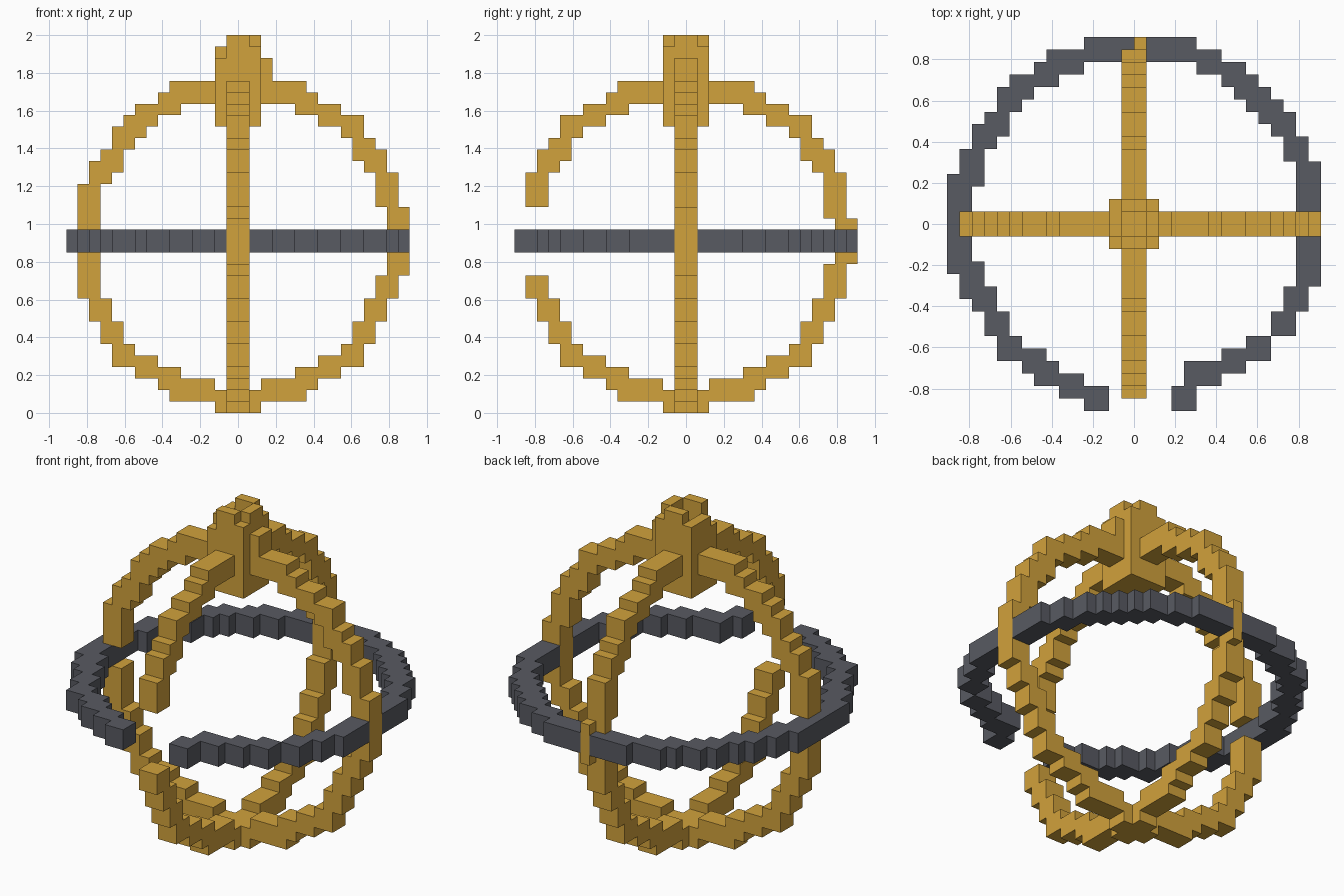
import bpy, bmesh
from mathutils import Vector

cube = bpy.data.objects.get("Cube")
if cube:
    bpy.data.objects.remove(cube, do_unlink=True)

UNIT = 2 / 33    # size of one block
MID = 15         # blocks from the ground to the ring centre


def material(name, colour):
    mat = bpy.data.materials.new(name)
    mat.use_nodes = True
    mat.diffuse_color = (*colour, 1)
    mat.node_tree.nodes["Principled BSDF"].inputs["Base Color"].default_value = (*colour, 1)
    return mat


def arc(sa, sb, points):
    """Mirror a quarter arc of stamp points into the wanted quadrant."""
    return {(sa * a, sb * b) for a, b in points}


def run_a(start, stop, b):
    return {(a, b) for a in range(start, stop + 1)}


def run_b(a, start, stop):
    return {(a, b) for b in range(start, stop + 1)}


def ring(points, place):
    """Stamp two-block cubes at every point; place maps (a, b, depth) to x, y, z."""
    return {place(a + i, b + j, k) for a, b in points
            for i in (-1, 0) for j in (-1, 0) for k in (-1, 0)}


def box(x0, x1, y0, y1, z0, z1):
    return {(x, y, z) for x in range(x0, x1) for y in range(y0, y1) for z in range(z0, z1)}


def build(name, cells, mat):
    """Make the outer skin of a set of blocks."""
    bm = bmesh.new()
    verts = {}

    def vert(p):
        key = tuple(round(c) for c in p)
        if key not in verts:
            verts[key] = bm.verts.new((key[0] * UNIT, key[1] * UNIT, (key[2] + MID) * UNIT))
        return verts[key]

    for cell in sorted(cells):
        for axis in range(3):
            for side in (-1, 1):
                near = list(cell)
                near[axis] += side
                if tuple(near) in cells:
                    continue
                normal, u = Vector((0, 0, 0)), Vector((0, 0, 0))
                normal[axis] = side / 2
                u[(axis + 1) % 3] = 0.5
                v = normal.cross(u) * 2
                mid = Vector(cell) + Vector((0.5, 0.5, 0.5)) + normal
                bm.faces.new([vert(mid + s * u + t * v)
                              for s, t in ((-1, -1), (1, -1), (1, 1), (-1, 1))])
    mesh = bpy.data.meshes.new(name)
    bm.to_mesh(mesh)
    bm.free()
    mesh.materials.append(mat)
    obj = bpy.data.objects.new(name, mesh)
    bpy.context.collection.objects.link(obj)


gold = material("aged gold", (0.64, 0.36, 0.045))
iron = material("dark iron", (0.098, 0.103, 0.122))

# Finial: square post with a socket, chipped corners and a side lug
finial = box(-2, 2, -2, 2, 10, 18) | box(2, 3, -1, 1, 12, 16)
finial -= box(-1, 1, -1, 1, 16, 18) | box(-2, -1, -2, 2, 17, 18)
finial -= box(1, 2, -2, -1, 17, 18) | box(1, 2, 1, 2, 17, 18) | box(-2, -1, -2, -1, 16, 17)

# Quarter arcs of the upright rings
crown = [(6, 12), (5, 13), (3, 13)]
full = [(13, 4), (13, 5), (12, 7), (11, 8), (10, 10), (8, 11)] + crown
low = [(13, 4), (12, 6), (11, 8), (10, 10), (8, 11)] + crown
slim = [(13, 4), (12, 6), (11, 7), (10, 9), (9, 10), (8, 11)] + crown
poles = run_a(-1, 1, 14) | run_a(-1, 1, -14)

# Side-to-side upright ring, cut where the band crosses
side_points = arc(1, 1, full) | arc(-1, 1, slim) | arc(1, -1, low) | arc(-1, -1, low)
side_points |= poles | run_b(14, -2, 2) | run_b(-13, -3, 3)
side_ring = ring(side_points, lambda a, b, k: (a, k, b)) - finial
side_ring -= box(-15, -12, -1, 1, -1, 1)

# Front-to-back upright ring, open at the front
front_points = arc(1, 1, full) | arc(-1, 1, full) | arc(1, -1, low) | arc(-1, -1, low)
front_points |= poles | run_b(14, -1, 1) | {(13, 3), (13, -3)}
front_ring = ring(front_points, lambda a, b, k: (k, a, b)) - finial - side_ring
front_ring -= box(-1, 0, 14, 15, -3, 3)

# Level band, open at the front
band_points = arc(1, 1, [(13, 6), (12, 8), (11, 9), (10, 10), (9, 11), (8, 12), (6, 13)])
band_points |= arc(-1, 1, [(13, 5), (13, 4), (12, 7), (11, 8), (10, 10), (9, 11), (7, 12), (6, 13), (5, 13)])
band_points |= arc(1, -1, [(13, 6), (12, 8), (10, 10), (8, 11), (6, 12), (5, 12), (4, 14)])
band_points |= arc(-1, -1, [(13, 5), (13, 4), (12, 6), (11, 8), (10, 10), (8, 11), (7, 12), (5, 13), (3, 14)])
band_points |= run_b(14, -4, 4) | run_b(-14, -3, 3) | run_a(-3, 4, 14)
band = ring(band_points, lambda a, b, k: (a, b, k)) - side_ring - front_ring

build("finial", finial, gold)
build("side_upright_ring", side_ring, gold)
build("front_upright_ring", front_ring, gold)
build("level_band", band, iron)
